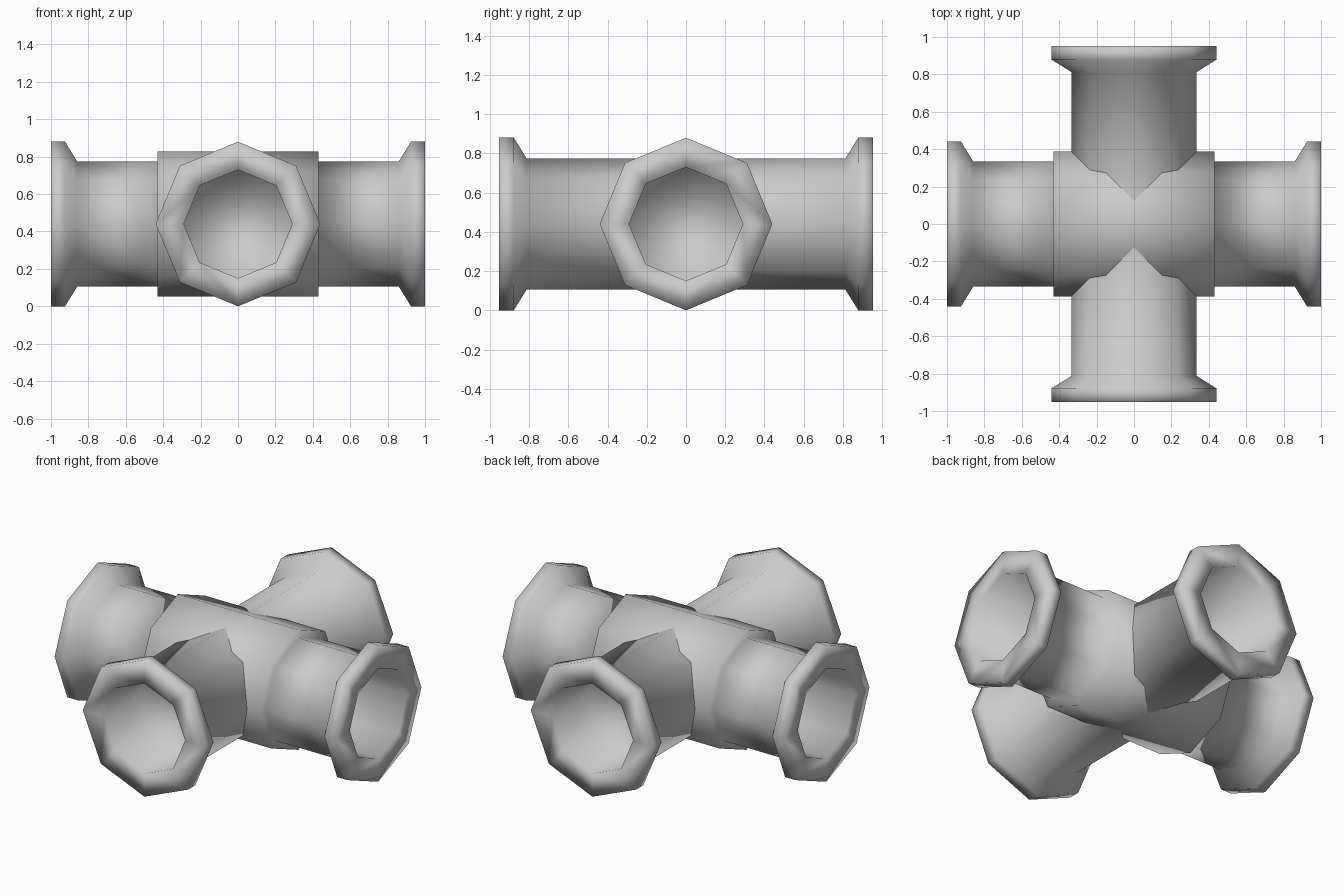
import bpy, bmesh
from math import sin, cos, pi

if "Cube" in bpy.data.objects:
    bpy.data.objects.remove(bpy.data.objects["Cube"])

SIDES = 8
CENTRE_Z = 0.44


def lathe(name, half, axis):
    """Eight-sided turned solid along an axis; half = (distance, radius) points, mirrored."""
    profile = [(-d, r) for d, r in reversed(half)] + list(half)
    bm = bmesh.new()
    rings = []
    for d, r in profile:
        ring = []
        for i in range(SIDES):
            a = 2 * pi * i / SIDES
            u, v = r * cos(a), CENTRE_Z + r * sin(a)
            ring.append(bm.verts.new((d, u, v) if axis == 'X' else (u, d, v)))
        rings.append(ring)
    for a, b in zip(rings, rings[1:]):
        for i in range(SIDES):
            j = (i + 1) % SIDES
            bm.faces.new((a[i], a[j], b[j], b[i]))
    # floors of the two sockets
    bm.faces.new(rings[0])
    bm.faces.new(rings[-1])
    bmesh.ops.recalc_face_normals(bm, faces=bm.faces)
    for f in bm.faces:
        f.smooth = True
    mesh = bpy.data.meshes.new(name)
    bm.to_mesh(mesh)
    bm.free()
    obj = bpy.data.objects.new(name, mesh)
    bpy.context.collection.objects.link(obj)
    return obj


def pipe_end(end):
    """Pipe neck, flared flange, flat rim and recessed socket."""
    return [(end - 0.14, 0.335), (end - 0.075, 0.44), (end, 0.44),
            (end, 0.29), (end - 0.35, 0.29)]


# main pipe with the thicker central sleeve
lathe("main_pipe", [(0.43, 0.387), (0.43, 0.335)] + pipe_end(1.0), 'X')
# crossing pipe, running through the sleeve
lathe("cross_pipe", [(0.12, 0.335)] + pipe_end(0.953), 'Y')
